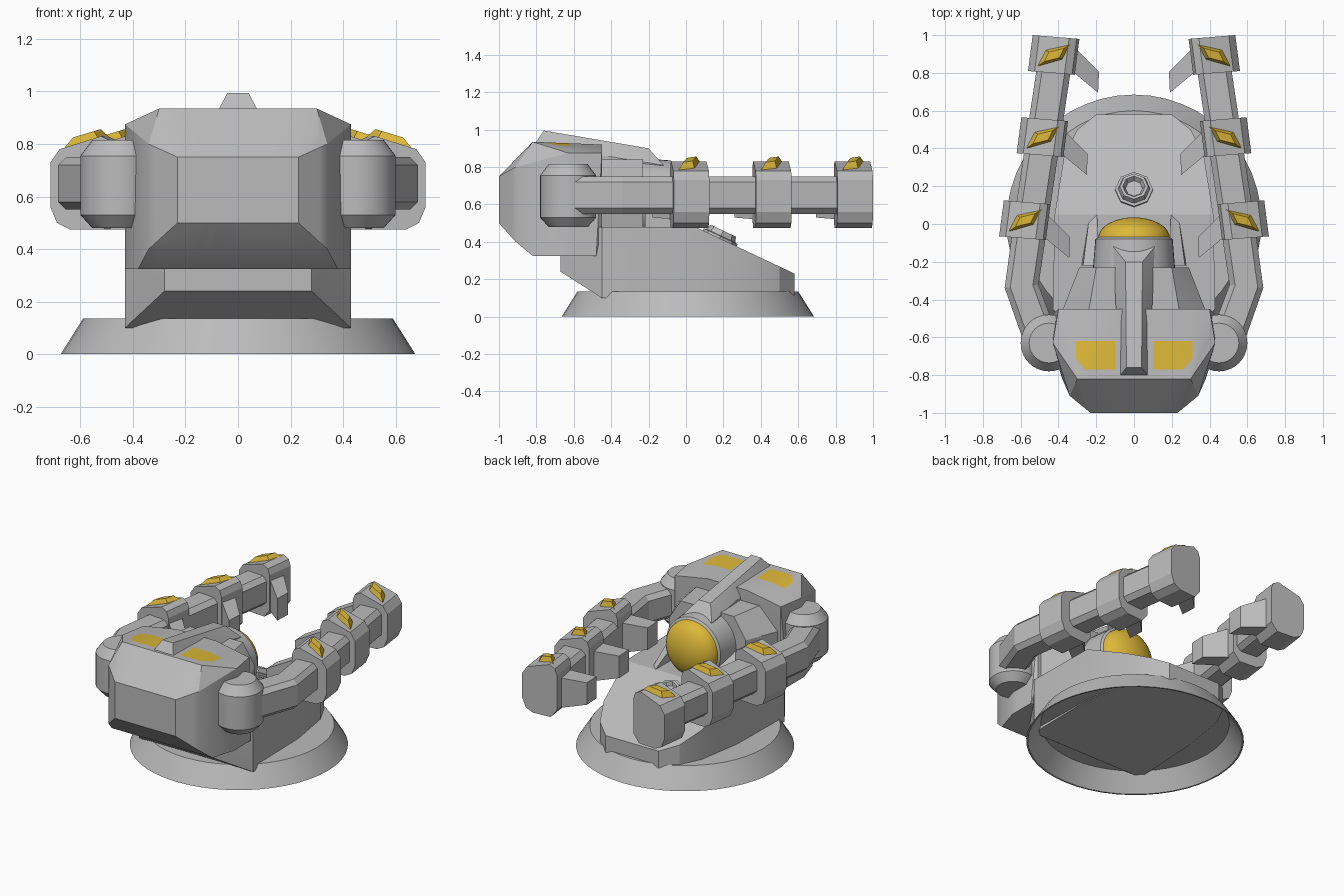
import bpy, bmesh, math
from mathutils import Vector, Matrix

cube = bpy.data.objects.get("Cube")
if cube:
    bpy.data.objects.remove(cube, do_unlink=True)


def material(name, rgb):
    m = bpy.data.materials.new(name)
    m.use_nodes = True
    m.diffuse_color = (*rgb, 1)
    m.node_tree.nodes["Principled BSDF"].inputs["Base Color"].default_value = (*rgb, 1)
    return m


GREY = material("hull_grey", (0.5, 0.5, 0.5))
YELLOW = material("signal_yellow", (0.72, 0.48, 0.04))
SIDES = {"left": 1, "right": -1}


def finish(name, bm, *mats, angle=30):
    bmesh.ops.recalc_face_normals(bm, faces=bm.faces)
    mesh = bpy.data.meshes.new(name)
    bm.to_mesh(mesh)
    bm.free()
    for m in mats:
        mesh.materials.append(m)
    ob = bpy.data.objects.new(name, mesh)
    bpy.context.collection.objects.link(ob)
    bpy.ops.object.select_all(action='DESELECT')
    ob.select_set(True)
    bpy.context.view_layer.objects.active = ob
    bpy.ops.object.shade_smooth_by_angle(angle=math.radians(angle))
    return ob


def hull_mesh(points):
    bm = bmesh.new()
    for p in points:
        bm.verts.new(p)
    res = bmesh.ops.convex_hull(bm, input=bm.verts)
    loose = [v for v in bm.verts if not v.link_faces]
    bmesh.ops.delete(bm, geom=loose, context='VERTS')
    bmesh.ops.dissolve_limit(bm, angle_limit=0.02, verts=bm.verts, edges=bm.edges)
    return bm


def hull(name, points, mat=GREY, angle=20):
    return finish(name, hull_mesh(points), mat, angle=angle)


def both(points):
    return [(s * x, y, z) for x, y, z in points for s in (1, -1)]


def lathe(name, profile, place, mat=GREY, steps=40, angle=30):
    """Spin (radius, height) points about z, then place the result."""
    bm = bmesh.new()
    vs = [bm.verts.new((r, 0, h)) for r, h in profile]
    edges = [bm.edges.new(pair) for pair in zip(vs, vs[1:])]
    bmesh.ops.spin(bm, geom=vs + edges, axis=(0, 0, 1), cent=(0, 0, 0),
                   angle=math.tau, steps=steps, use_duplicate=False)
    bmesh.ops.remove_doubles(bm, verts=bm.verts, dist=0.0005)
    bmesh.ops.transform(bm, matrix=place, verts=bm.verts)
    return finish(name, bm, mat, angle=angle)


# Round hollow base
lathe("base_ring", [(0, .135), (.59, .135), (.675, 0), (.665, 0), (.585, .12), (0, .12)],
      Matrix.Translation((0, .01, 0)), steps=48)

# Pedestal with chamfered nose and sloping rear deck
hull("pedestal", both([
    (.28, -.67, .24), (.28, -.67, .36), (.28, -.62, .48), (.43, -.45, .1), (.43, -.45, .48),
    (.42, .05, .48), (.42, .05, .115), (.37, .36, .334), (.37, .36, .115),
    (.3, .5, .268), (.3, .5, .115), (.2, .58, .23), (.2, .58, .115)]))

# Round hatch standing square on the sloping deck
slope = math.atan2(.25, .53)
lathe("deck_hatch", [(0, .02), (.045, .02), (.06, .045), (.075, .045), (.085, .015), (.1, .012), (.1, -.03)],
      Matrix.Translation((0, .18, .419)) @ Matrix.Rotation(-slope, 4, 'X'), steps=8, angle=20)

# Head, with two yellow panels cut into its top
head = hull_mesh(both([
    (.23, -1, .5), (.23, -1, .75), (.34, -.91, .4), (.34, -.91, .8), (.3, -.82, .935),
    (.38, -.82, .325), (.43, -.66, .325), (.43, -.63, .875), (.43, -.48, .325),
    (.4, -.45, .875), (.4, -.45, .48), (.15, -.45, .92)]))
cuts = [((0, -.77, 0), (0, 1, 0)), ((0, -.62, 0), (0, 1, 0))]
for s in SIDES.values():
    cuts += [((s * .1, 0, 0), (1, 0, 0)), ((s * .31, 0, 0), (1, 0, 0)),
             ((s * .31, -.71, 0), (s * .77, -.64, 0))]
for co, no in cuts:
    bmesh.ops.bisect_plane(head, geom=head.verts[:] + head.edges[:] + head.faces[:],
                           plane_co=co, plane_no=no)
head.normal_update()
for f in head.faces:
    c = f.calc_center_median()
    inside = .1 < abs(c.x) < .31 and -.77 < c.y < -.62
    corner = (abs(c.x) - .31) * .77 - (c.y + .71) * .64 > 0
    if f.normal.z > .7 and inside and not corner:
        f.material_index = 1
finish("head", head, GREY, YELLOW, angle=28)

# Crest along the top of the head
hull("head_crest", both([(.04, -.76, .995), (.045, -.2, .9), (.08, -.81, .92),
                         (.08, -.5, .85), (.11, -.12, .81), (.07, -.15, .75), (.08, -.78, .85)]))

# Neck block, lens barrel and lens
hull("neck", both([(.24, -.46, .84), (.38, -.46, .7), (.38, -.46, .45),
                   (.2, -.23, .84), (.29, -.23, .7), (.29, -.23, .45)]))
facing_back = Matrix.Translation((0, 0, .63)) @ Matrix.Rotation(-math.pi / 2, 4, 'X')
lathe("lens_barrel", [(0, -.4), (.23, -.4), (.205, -.08), (.19, -.07), (.185, -.09), (0, -.09)], facing_back)
dome = [(.19 * math.cos(t * math.pi / 16), -.075 + .11 * math.sin(t * math.pi / 16)) for t in range(9)]
lathe("lens", dome, facing_back, YELLOW)

BLOCK = [(.125, .56), (.125, .73), (.09, .78), (-.07, .83), (-.11, .81), (-.125, .77),
         (-.125, .53), (-.08, .475), (.05, .475), (.1, .5)]
GEM = [(.1, -.07), (.05, .03), (-.11, .07), (-.06, -.03)]
CLAW = [(-.09, .06), (-.24, -.09), (-.235, -.2), (-.09, -.08)]
PATH = [(.49, -.62), (.595, -.33), (.545, .02), (.405, .95)]


def arm_section(i):
    """Eight-sided arm outline at path point i, mitred at the bends."""
    p = Vector(PATH[i])
    d = (Vector(PATH[min(i + 1, 3)]) - Vector(PATH[max(i - 1, 0)])).normalized()
    across = Vector((d.y, -d.x))
    for u, h in ((.09, .07), (.06, .1)):
        for su in (1, -1):
            for sh in (1, -1):
                q = p + across * u * su
                yield (q.x, q.y, .65 + h * sh)


for side, s in SIDES.items():
    def flip(points):
        return [(s * x, y, z) for x, y, z in points]

    # Shoulder drum
    lathe(side + "_shoulder", [(0, .815), (.105, .815), (.15, .755), (.15, .53), (.105, .48), (0, .48)],
          Matrix.Translation((s * .45, -.63, 0)))

    # Arm segments
    for i, part in enumerate(("upper_arm", "elbow_arm", "forearm")):
        hull(f"{side}_{part}", flip([*arm_section(i), *arm_section(i + 1)]))

    # Collars with a gem on top and a claw inside
    for n, (cx, cy) in enumerate(((.578, .02), (.485, .46), (.425, .895)), 1):
        hull(f"{side}_collar_{n}", flip([
            (cx + u * .99 - v * .13, cy + u * .08 + v, z) for u, z in BLOCK for v in (-.095, .095)]))
        gem = [(cx + dx, cy + dy, .785 - .2 * dx) for dx, dy in GEM]
        gem += [(cx + dx * .5, cy + dy * .5, .84 - .15 * dx) for dx, dy in GEM]
        hull(f"{side}_gem_{n}", flip(gem), YELLOW, angle=10)
        claw = [(cx + dx, cy + dy, z) for k, (dx, dy) in enumerate(CLAW)
                for z in ((.52, .74) if k in (0, 3) else (.53, .68))]
        hull(f"{side}_claw_{n}", flip(claw))

    # Fin between the neck and the rear deck
    hull(side + "_deck_fin", flip([(.2, .32, .34), (.19, -.22, .62), (.27, -.22, .58),
                                   (.28, -.22, .44), (.19, -.22, .44), (.21, .2, .38)]))
